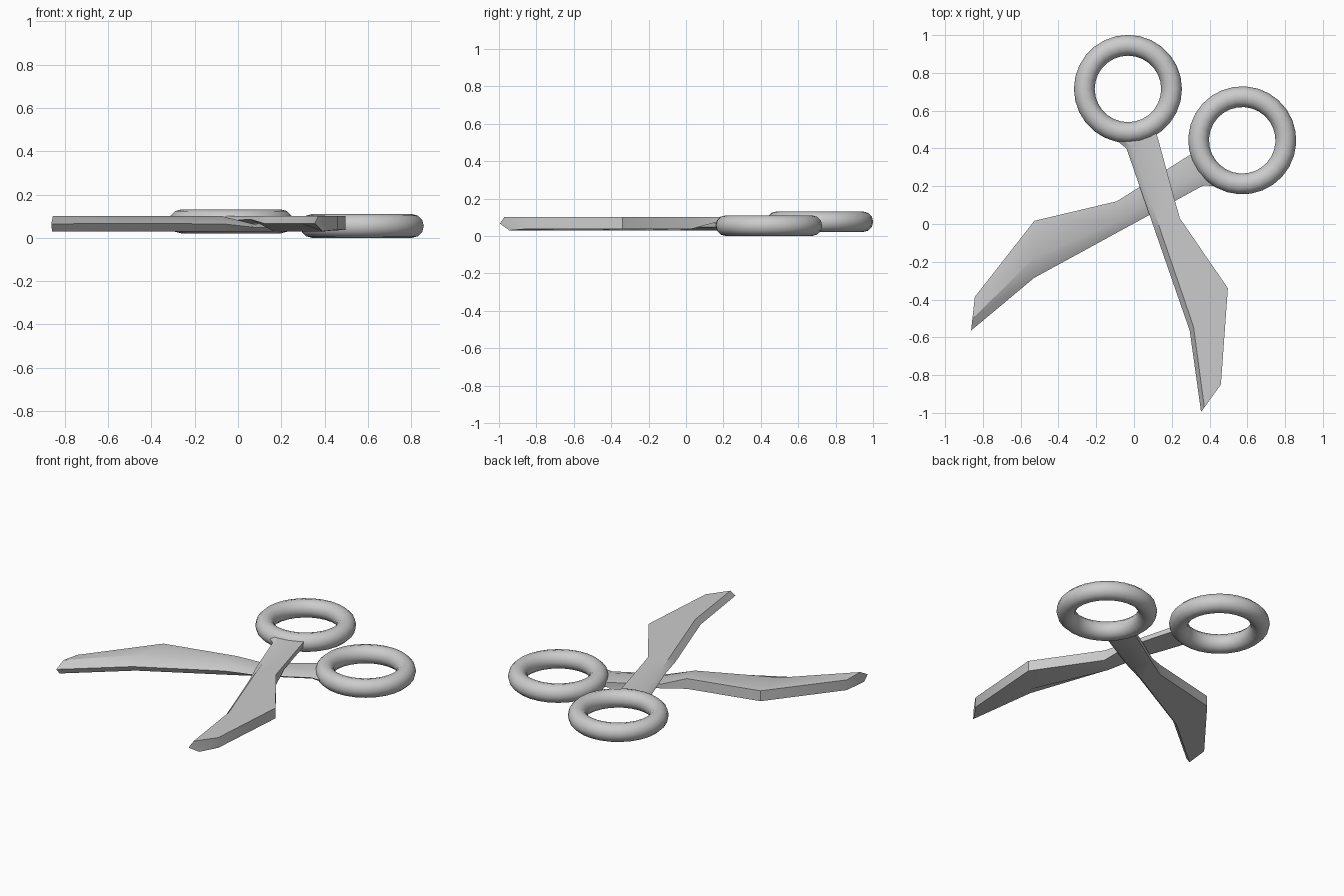
import bpy, bmesh, math
from mathutils import Matrix, Vector

if "Cube" in bpy.data.objects:
    bpy.data.objects.remove(bpy.data.objects["Cube"])

RING_A = Vector((-0.032, 0.715, 0.076))
RING_B = Vector((0.573, 0.443, 0.055))
TOP = 0.102

# The second half is the first half turned over about an in-plane axis
AXIS = Vector((math.cos(math.radians(-111.1)), math.sin(math.radians(-111.1)), 0))
FLIP = (Matrix.Translation(RING_B) @ Matrix.Rotation(math.pi, 4, AXIS)
        @ Matrix.Translation(-RING_A))

# Stations from handle to tip: back edge, cutting edge, underside height
STATIONS = [
    ((0.112, 0.49), (-0.09, 0.44), 0.060),
    ((0.125, 0.46), (-0.04, 0.40), 0.064),
    ((0.205, 0.165), (0.064, 0.10), 0.066),
    ((0.243, 0.03), (0.123, -0.07), 0.030),
    ((0.497, -0.34), (0.295, -0.565), 0.029),
    ((0.46, -0.85), (0.355, -0.995), 0.030),
]


def section(back, cut, low):
    """Five-sided cross-section with a bevelled cutting edge."""
    b, c = Vector(back), Vector(cut)
    inset = c + (b - c).normalized() * 0.03
    ridge = c.lerp(b, 0.35)
    mid = max(0.064, (low + TOP) / 2)
    return [(*b, low + 0.008), (*b, TOP), (*inset, TOP), (*c, mid), (*ridge, low)]


def finish(obj, matrix):
    obj.data.transform(matrix)
    bpy.ops.object.select_all(action='DESELECT')
    obj.select_set(True)
    bpy.context.view_layer.objects.active = obj
    bpy.ops.object.shade_smooth_by_angle(angle=math.radians(35))


def make_blade(name, matrix):
    bm = bmesh.new()
    rows = [[bm.verts.new(p) for p in section(*s)] for s in STATIONS]
    n = len(rows[0])
    for r0, r1 in zip(rows, rows[1:]):
        for i in range(n):
            j = (i + 1) % n
            bm.faces.new((r0[i], r0[j], r1[j], r1[i]))
    bm.faces.new(rows[0])
    bm.faces.new(rows[-1])
    bmesh.ops.recalc_face_normals(bm, faces=bm.faces)
    mesh = bpy.data.meshes.new(name)
    bm.to_mesh(mesh)
    bm.free()
    obj = bpy.data.objects.new(name, mesh)
    bpy.context.collection.objects.link(obj)
    finish(obj, matrix)


def make_ring(name, matrix):
    bpy.ops.mesh.primitive_torus_add(major_radius=0.231, minor_radius=0.055,
                                     major_segments=28, minor_segments=12)
    obj = bpy.context.object
    obj.name = name
    finish(obj, matrix @ Matrix.Translation(RING_A))


# Two identical halves, the second turned over
for side, matrix in (("upper", Matrix.Identity(4)), ("lower", FLIP)):
    make_blade(side + "_blade", matrix)
    make_ring(side + "_finger_ring", matrix)
